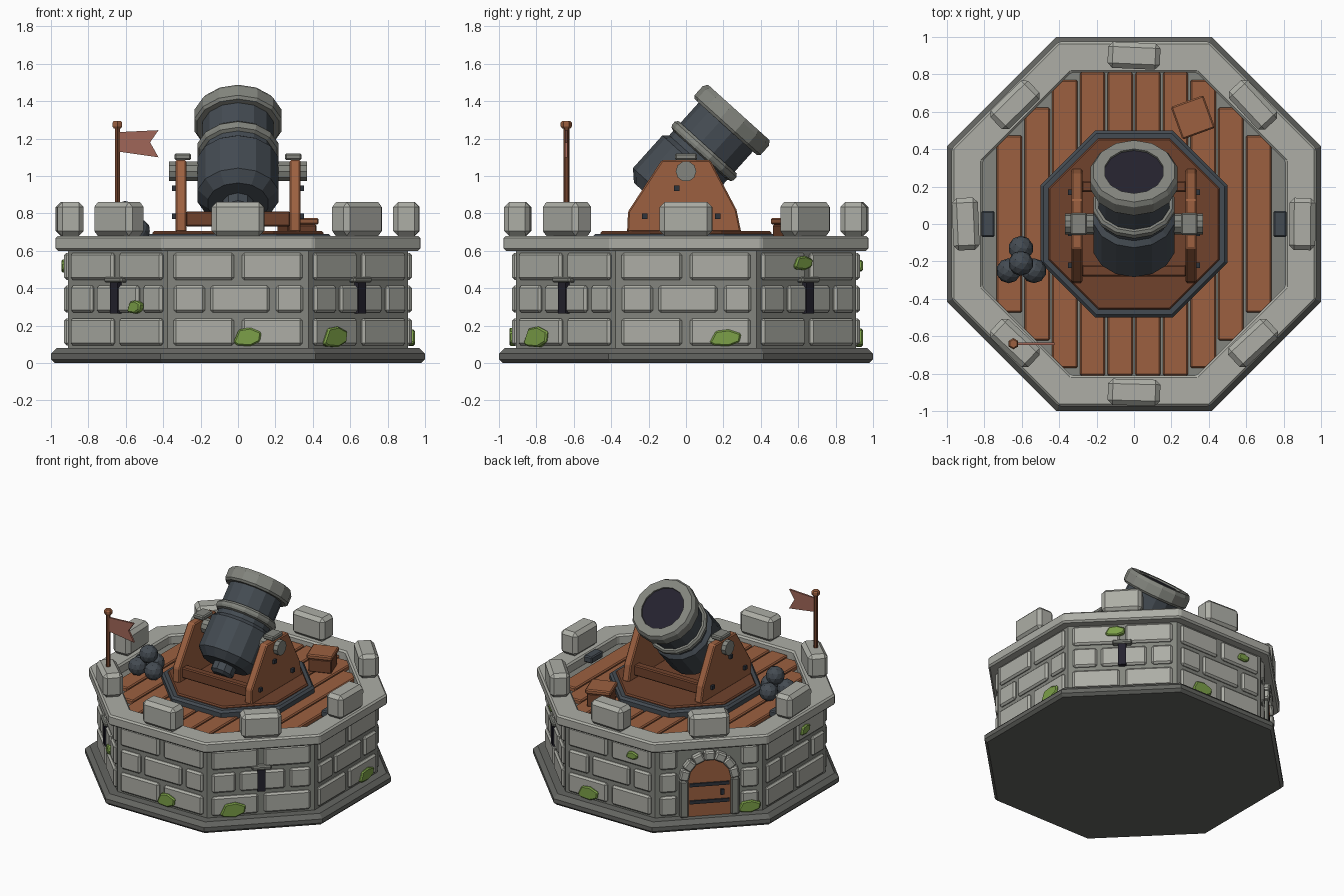
import bpy, bmesh, random
from math import sin, cos, pi, radians
from mathutils import Matrix, Vector

random.seed(4)
cube = bpy.data.objects.get("Cube")
if cube:
    bpy.data.objects.remove(cube)


def material(name, r, g, b):
    lin = [(c / 255 / 12.92) if c < 11 else ((c / 255 + 0.055) / 1.055) ** 2.4 for c in (r, g, b)]
    m = bpy.data.materials.new(name)
    m.use_nodes = True
    m.diffuse_color = (*lin, 1)
    m.node_tree.nodes["Principled BSDF"].inputs["Base Color"].default_value = (*lin, 1)
    return m


LIGHT = material("light stone", 173, 174, 166)
MID = material("grey stone", 131, 133, 126)
DARK = material("dark stone", 100, 101, 97)
WOOD = material("warm wood", 156, 96, 64)
DWOOD = material("dark wood", 112, 66, 44)
METAL = material("gunmetal", 68, 75, 82)
IRON = material("dark iron", 46, 51, 59)
BORE = material("bore black", 36, 34, 46)
MOSS = material("moss green", 124, 160, 72)
CLOTH = material("faded red cloth", 160, 102, 88)
OCT = 1 / cos(pi / 8)


def finish(name, bm, mat, matrix=Matrix(), bevel=0):
    bmesh.ops.recalc_face_normals(bm, faces=bm.faces)
    mesh = bpy.data.meshes.new(name)
    bm.to_mesh(mesh)
    bm.free()
    mesh.materials.append(mat)
    ob = bpy.data.objects.new(name, mesh)
    ob.matrix_world = matrix
    bpy.context.collection.objects.link(ob)
    if bevel:
        mod = ob.modifiers.new("Bevel", 'BEVEL')
        mod.width, mod.segments, mod.limit_method = bevel, 1, 'ANGLE'
    return ob


def move(x, y, z):
    return Matrix.Translation((x, y, z))


def box(name, size, mat, matrix, bevel=0):
    bm = bmesh.new()
    bmesh.ops.create_cube(bm, size=1)
    bmesh.ops.scale(bm, vec=size, verts=bm.verts)
    return finish(name, bm, mat, matrix, bevel)


def lathe(name, profile, segs, mat, matrix=Matrix(), ring=False, bevel=0):
    """Spin (radius, height) points; caps both ends unless the profile is a closed ring."""
    bm = bmesh.new()
    loops = [[bm.verts.new((r * cos((i + .5) * 2 * pi / segs), r * sin((i + .5) * 2 * pi / segs), z))
              for i in range(segs)] for r, z in profile]
    pairs = list(zip(loops, loops[1:]))
    if ring:
        pairs.append((loops[-1], loops[0]))
    else:
        bm.faces.new(loops[0])
        bm.faces.new(loops[-1])
    for a, b in pairs:
        for i in range(segs):
            j = (i + 1) % segs
            bm.faces.new((a[i], a[j], b[j], b[i]))
    return finish(name, bm, mat, matrix, bevel)


def octagon(name, profile, mat, **kw):
    return lathe(name, [(r * OCT, z) for r, z in profile], 8, mat, **kw)


def prism(name, pts, depth, mat, matrix, bevel=0):
    """Extrude a flat outline along local z, centred."""
    bm = bmesh.new()
    lo, hi = ([bm.verts.new((x, y, s * depth / 2)) for x, y in pts] for s in (-1, 1))
    bm.faces.new(lo)
    bm.faces.new(hi)
    for i in range(len(pts)):
        j = (i + 1) % len(pts)
        bm.faces.new((lo[i], lo[j], hi[j], hi[i]))
    return finish(name, bm, mat, matrix, bevel)


def facet(k, u, z, out):
    """Frame on wall side k (0 = front): x along the wall, y up, z outward."""
    a = k * pi / 4
    n, t = Vector((sin(a), -cos(a), 0)), Vector((cos(a), sin(a), 0))
    m = Matrix((t, (0, 0, 1), n)).transposed().to_4x4()
    m.translation = n * out + t * u + Vector((0, 0, z))
    return m


# Tower body
octagon("plinth", [(.98, 0), (1, .02), (1, .05), (.97, .08)], DARK)
octagon("wall_core", [(.91, .07), (.91, .61)], MID)
octagon("parapet_cap", [(.81, .6), (.975, .6), (.975, .68), (.81, .68)], LIGHT, ring=True, bevel=.012)

# Brick courses and merlons on every side
DOOR_SIDE = 5
whole = [[(-.183, .325), (.183, .325)], [(-.26, .165), (.01, .315), (.275, .145)]]
for k in range(8):
    for row in range(3):
        bricks = whole[row % 2]
        if k == DOOR_SIDE:
            bricks = [(-.285, .12), (.285, .12)]
        for u, w in bricks:
            box("brick", (w, .145, .05), LIGHT, facet(k, u, .167 + row * .175, .905), .013)
    tilt = Matrix.Rotation(random.uniform(-.05, .05), 4, 'Y')
    box("merlon", (.28, .18, .14), LIGHT, facet(k, 0, .77, .9) @ tilt, .026)

# Arrow slits
for k in (1, 3, 7):
    box("arrow_slit", (.055, .17, .05), BORE, facet(k, 0, .35, .915))
    box("slit_lintel", (.135, .03, .06), MID, facet(k, 0, .445, .92), .008)

# Arched door
arch = [(.15 * cos(i * pi / 8), .15 * sin(i * pi / 8)) for i in range(9)]
prism("door", [(.15, -.28)] + arch + [(-.15, -.28)], .04, WOOD, facet(DOOR_SIDE, 0, .36, .91))
for z in (.19, .32):
    box("door_strap", (.28, .025, .015), IRON, facet(DOOR_SIDE, 0, z, .933))
box("door_handle", (.025, .04, .02), IRON, facet(DOOR_SIDE, .09, .255, .935))
for s in (-1, 1):
    box("door_jamb", (.06, .28, .06), MID, facet(DOOR_SIDE, s * .178, .22, .92), .01)
for i in range(7):
    turn = Matrix.Rotation((i + .5) * pi / 7, 4, 'Z')
    box("arch_stone", (.065, .078, .07), LIGHT, facet(DOOR_SIDE, 0, .36, .92) @ turn @ move(.178, 0, 0), .01)

# Moss patches: side, along, height, width, tall
blob = [(-.5, -.3), (-.3, .4), (.1, .5), (.5, .25), (.45, -.25), (.1, -.5), (-.35, -.45)]
for k, u, z, w, h in [(0, .05, .14, .15, .1), (1, -.2, .14, .18, .11), (2, .21, .135, .17, .09),
                      (3, -.05, .535, .14, .075), (4, -.17, .135, .17, .1), (4, .2, .52, .1, .06),
                      (5, .28, .13, .16, .09), (6, .1, .52, .11, .07), (7, .15, .3, .1, .07)]:
    prism("moss", [(x * w, y * h) for x, y in blob], .04, MOSS, facet(k, u, z, .925), .008)

# Deck planks and scuppers
for i in range(10):
    x = (i - 4.5) * .148
    half = min(.81, 1.14 - abs(x))
    box("deck_plank", (.136, 2 * half, .05), WOOD, move(x, 0, .617), .008)
for s in (-1, 1):
    box("scupper", (.07, .14, .05), METAL, move(s * .78, 0, .655), .008)

# Turntable
octagon("turntable_rim", [(.5, .63), (.5, .675), (.485, .69), (.455, .69), (.455, .63)], METAL, ring=True)
octagon("turntable", [(.458, .63), (.458, .695), (.45, .705)], DWOOD)

# Mortar carriage
cheek = [(-.315, .7), (-.31, .81), (-.13, 1.085), (.13, 1.085), (.27, .82), (.295, .7)]
yz_plane = Matrix(((0, 0, 1, 0), (1, 0, 0, 0), (0, 1, 0, 0), (0, 0, 0, 1)))
side_on = Matrix.Rotation(pi / 2, 4, 'Y')
for s in (-1, 1):
    prism("carriage_cheek", cheek, .06, WOOD, move(s * .305, 0, 0) @ yz_plane, .008)
    box("trunnion_cap", (.09, .12, .035), MID, move(s * .295, 0, 1.103), .008)
    for y, z in ((-.05, .935), (-.22, .785), (.17, .785)):
        box("cheek_bolt", (.03, .028, .028), IRON, move(s * .338, y, z))
for y in (-.25, .2):
    box("cross_beam", (.56, .06, .08), DWOOD, move(0, y, .77), .008)
lathe("trunnion", [(.055, -.37), (.055, .37)], 10, MID, move(0, 0, 1.025) @ side_on)

# Mortar barrel, tilted towards the back
aim = move(0, -.005, 1.02) @ Matrix.Rotation(radians(-42), 4, 'X')
lathe("barrel", [(.165, -.225), (.222, -.17), (.222, .065), (.195, .09), (.195, .34)], 14, METAL, aim)
lathe("breech_knob", [(.06, -.3), (.085, -.28), (.085, -.2)], 10, METAL, aim)
lathe("barrel_band", [(.19, .12), (.215, .13), (.222, .145), (.222, .165), (.21, .18), (.19, .18)],
      14, MID, aim, ring=True)
lathe("muzzle_ring", [(.185, .325), (.225, .325), (.238, .34), (.238, .405), (.222, .43), (.16, .43), (.155, .34)],
      14, MID, aim, ring=True)
lathe("bore", [(.16, .35), (.16, .418)], 14, BORE, aim)

# Cannonball pile
for x, y, z in ((-.67, -.25, .705), (-.535, -.25, .705), (-.605, -.13, .705), (-.605, -.21, .8)):
    bm = bmesh.new()
    bmesh.ops.create_icosphere(bm, subdivisions=2, radius=.067)
    finish("cannonball", bm, METAL, move(x, y, z))

# Powder crate
spin = move(.315, .57, 0) @ Matrix.Rotation(radians(20), 4, 'Z')
box("crate", (.165, .165, .1), DWOOD, spin @ move(0, 0, .69), .006)
box("crate_lid", (.185, .185, .035), WOOD, spin @ move(0, 0, .758), .008)

# Flag
lathe("flag_pole", [(.016, .85), (.016, 1.27)], 6, DWOOD, move(-.645, -.64, 0))
lathe("pole_cap", [(.022, 1.255), (.03, 1.265), (.03, 1.285), (.022, 1.295)], 6, WOOD, move(-.645, -.64, 0))
pennant = [(-.635, 1.13), (-.425, 1.1), (-.47, 1.18), (-.425, 1.245), (-.635, 1.235)]
prism("pennant", pennant, .014, CLOTH, move(0, -.64, 0) @ Matrix.Rotation(pi / 2, 4, 'X'))
